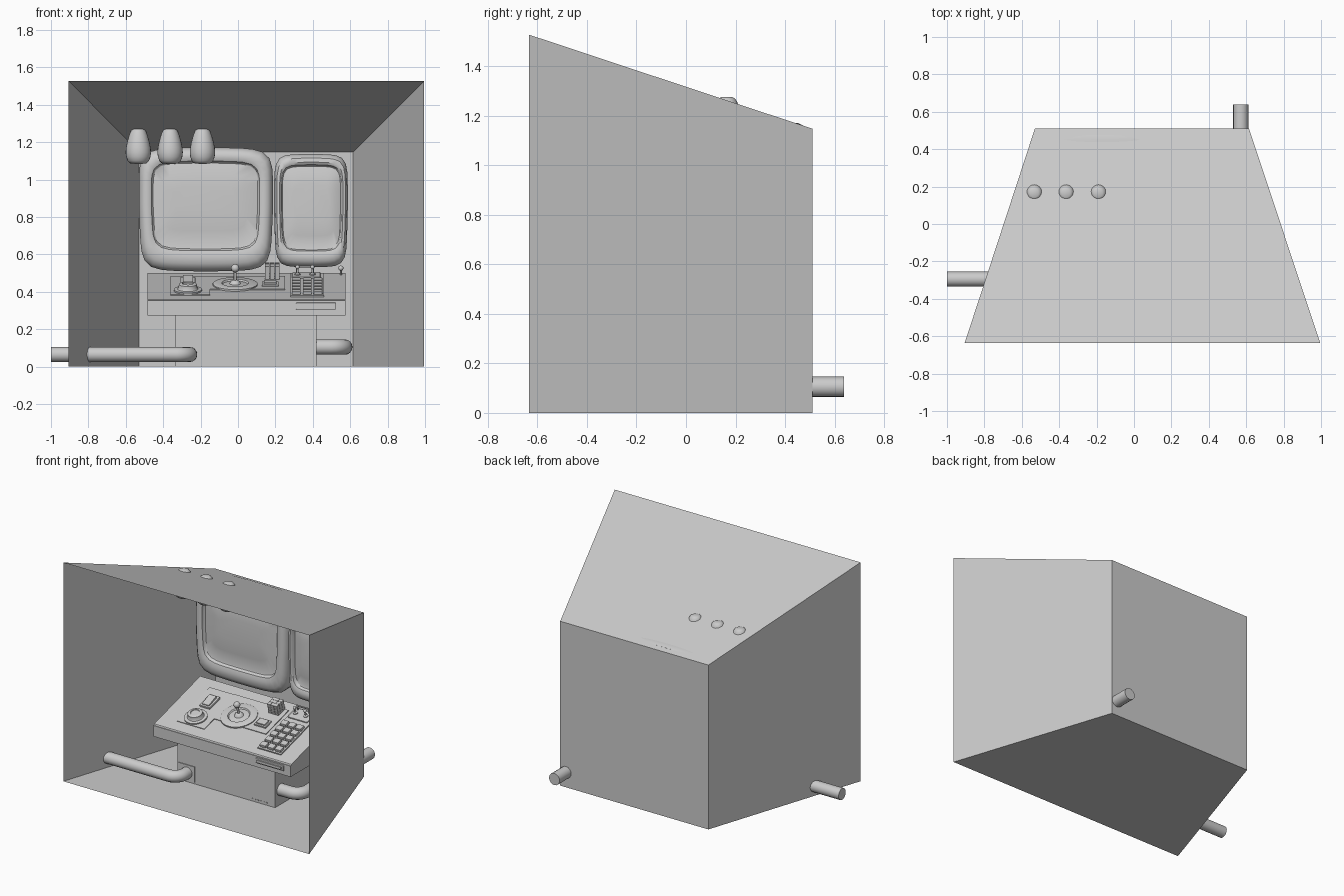
import bpy, bmesh, math
from mathutils import Matrix, Vector

if "Cube" in bpy.data.objects:
    bpy.data.objects.remove(bpy.data.objects["Cube"])

SLOPE = 0.28                                   # rise of the console top per unit y
TILT = Matrix.Rotation(math.atan(SLOPE), 4, 'X')


def on_desk(x, y):
    """Frame sitting on the sloped console top."""
    return Matrix.Translation((x, y, 0.358 + SLOPE * (y + 0.24))) @ TILT


def finish(name, bm, mat=None, smooth=False, bevel=0):
    bmesh.ops.recalc_face_normals(bm, faces=bm.faces)
    me = bpy.data.meshes.new(name)
    bm.to_mesh(me)
    bm.free()
    ob = bpy.data.objects.new(name, me)
    bpy.context.collection.objects.link(ob)
    if mat:
        ob.matrix_world = mat
    if bevel:
        m = ob.modifiers.new('bevel', 'BEVEL')
        m.width, m.segments = bevel, 2
    if smooth:
        bpy.context.view_layer.objects.active = ob
        bpy.ops.object.select_all(action='DESELECT')
        ob.select_set(True)
        bpy.ops.object.shade_smooth_by_angle(angle=math.radians(40))
    return ob


def box(name, lo, hi, mat=None, bevel=0):
    bm = bmesh.new()
    bmesh.ops.create_cube(bm, size=1)
    for v in bm.verts:
        v.co = Vector([(a + b) / 2 + c * (b - a) for a, b, c in zip(lo, hi, v.co)])
    return finish(name, bm, mat, False, bevel)


def loft(name, rings, mat=None):
    """Skin a list of equal point rings and cap both ends."""
    bm = bmesh.new()
    vs = [[bm.verts.new(p) for p in r] for r in rings]
    n = len(vs[0])
    for a, b in zip(vs, vs[1:]):
        for i in range(n):
            bm.faces.new((a[i], a[(i + 1) % n], b[(i + 1) % n], b[i]))
    bm.faces.new(vs[0])
    bm.faces.new(vs[-1])
    return finish(name, bm, mat, True)


def lathe(name, profile, mat, n=32):
    rings = [[(r * math.cos(i * math.tau / n), r * math.sin(i * math.tau / n), z)
              for i in range(n)] for r, z in profile]
    return loft(name, rings, mat)


def ball(name, r, mat):
    bm = bmesh.new()
    bmesh.ops.create_uvsphere(bm, u_segments=16, v_segments=10, radius=r)
    return finish(name, bm, mat, True)


def pipe(name, start, corner, end, r, bend=0.07, n=16):
    """Round pipe with one swept elbow."""
    a, c, e = Vector(start), Vector(corner), Vector(end)
    d1, d2 = (c - a).normalized(), (e - c).normalized()
    o = c - d1 * bend + d2 * bend
    path = [(a.lerp(c - d1 * bend, k / 6), d1) for k in range(6)]
    for k in range(9):
        t = k / 8 * math.pi / 2
        path.append((o - d2 * bend * math.cos(t) + d1 * bend * math.sin(t),
                     d1 * math.cos(t) + d2 * math.sin(t)))
    path.append((e, d2))
    up = Vector((0, 0, 1))
    rings = [[p + r * (math.cos(i * math.tau / n) * d.cross(up) + math.sin(i * math.tau / n) * up)
              for i in range(n)] for p, d in path]
    return loft(name, rings)


def monitor(name, outer, inner):
    """Bulging tube monitor; rectangles are x0, x1, z0, z1."""
    def ring(k, y, n=56, e=7):
        x0, x1, z0, z1 = [a + (b - a) * k for a, b in zip(outer, inner)]
        pts = []
        for i in range(n):
            t = (i + 0.5) * math.tau / n
            c, s = math.cos(t), math.sin(t)
            r = (abs(c) ** e + abs(s) ** e) ** (-1 / e)
            c, s = r * c, r * s
            pts.append(((x0 + x1) / 2 + c * (x1 - x0) / 2 * (1 + 0.02 * (s - abs(s))),
                        y, (z0 + z1) / 2 + s * (z1 - z0) / 2 * (1 - 0.03 * c * c)))
        return pts
    prof = [(0.7, 0.49), (0.15, 0.475), (0, 0.45), (0, 0.31), (0.12, 0.28), (0.35, 0.262),
            (0.7, 0.258), (0.92, 0.266), (1.0, 0.285), (1.06, 0.288), (1.8, 0.276), (2.6, 0.272)]
    return loft(name, [ring(k, y) for k, y in prof])


# Room shell, open at the front
bm = bmesh.new()
f = [bm.verts.new((x, -0.635, z)) for x, z in ((-0.905, 0), (0.995, 0), (0.995, 1.528), (-0.905, 1.528))]
b = [bm.verts.new((x, 0.51, z)) for x, z in ((-0.53, 0), (0.615, 0), (0.615, 1.148), (-0.53, 1.148))]
for i in range(4):
    bm.faces.new((f[i], f[(i + 1) % 4], b[(i + 1) % 4], b[i]))
bm.faces.new(b)
finish('room_shell', bm)

# Pipes
pipe('left_pipe', (-1, -0.295, 0.065), (-0.258, -0.295, 0.065), (-0.258, -0.17, 0.065), 0.04)
pipe('right_pipe', (0.4, -0.13, 0.105), (0.571, -0.13, 0.105), (0.571, 0.638, 0.105), 0.041)

# Console base, with front panels
box('console_base', (-0.335, -0.19, 0), (0.42, 0.25, 0.28))
box('pipe_plate', (-0.325, -0.195, 0.01), (-0.2, -0.185, 0.12))
box('base_panel', (0.365, -0.193, 0.1), (0.369, -0.185, 0.275))
for i in range(6):
    box('base_vent', (0.24 + i * 0.022, -0.193, 0.015), (0.25 + i * 0.022, -0.185, 0.02))

# Sloped console top
bm = bmesh.new()
side = [bm.verts.new((-0.485, y, z)) for y, z in
        ((-0.24, 0.275), (-0.24, 0.35), (-0.232, 0.36), (0.275, 0.5), (0.275, 0.275))]
ext = bmesh.ops.extrude_face_region(bm, geom=[bm.faces.new(side)])
bmesh.ops.translate(bm, vec=(1.06, 0, 0), verts=[v for v in ext['geom'] if isinstance(v, bmesh.types.BMVert)])
finish('console_top', bm)
box('console_front_strip', (-0.485, -0.244, 0.345), (0.575, -0.236, 0.353))
box('drawer_slot', (0.31, -0.25, 0.305), (0.525, -0.235, 0.342), bevel=0.004)
box('drawer_lip', (0.325, -0.258, 0.315), (0.51, -0.245, 0.332))

# Raised control plates
box('left_plate', (-0.1, -0.1, -0.01), (0.11, 0.27, 0.004), on_desk(-0.26, -0.06))
box('middle_plate', (-0.2, -0.07, -0.01), (0.22, 0.19, 0.004), on_desk(0.03, 0.02))
box('right_plate', (-0.09, -0.22, -0.01), (0.09, 0.22, 0.008), on_desk(0.37, 0.03))

# Tiered dial
lathe('dial', [(0.075, 0), (0.075, 0.012), (0.055, 0.014), (0.05, 0.022), (0.048, 0.04),
               (0.04, 0.045), (0.03, 0.045), (0.028, 0.04)], on_desk(-0.268, -0.08))
# Rocker switch
box('rocker_base', (-0.04, -0.06, 0), (0.04, 0.06, 0.018), on_desk(-0.268, 0.075), 0.003)
box('rocker', (-0.027, -0.045, 0), (0.027, 0.045, 0.03),
    on_desk(-0.268, 0.075) @ Matrix.Rotation(0.12, 4, 'X'), 0.003)
# Joystick
js = on_desk(-0.015, 0.035)
lathe('joystick_dish', [(0.12, 0), (0.12, 0.01), (0.112, 0.014), (0.072, 0.014), (0.066, 0.006),
                        (0.03, 0.01), (0.022, 0.024), (0.01, 0.03)], js, 40)
lathe('joystick_rod', [(0.008, 0.01), (0.008, 0.09)], js, 12)
ball('joystick_ball', 0.022, js @ Matrix.Translation((0, 0, 0.095)))
# Button box
box('button_box', (-0.045, -0.035, 0), (0.045, 0.035, 0.015), on_desk(0.172, 0.03), 0.003)
box('button_cap', (-0.034, -0.025, 0.01), (0.034, 0.025, 0.024), on_desk(0.172, 0.03), 0.003)
# Stack of small cubes
for i in range(3):
    for j in range(3):
        for k in range(3):
            x, y, z = -0.026 + i * 0.026, -0.026 + j * 0.026, 0.013 + k * 0.026
            box('stack_cube', (x - 0.012, y - 0.012, z - 0.013), (x + 0.012, y + 0.012, z + 0.012),
                on_desk(0.183, 0.17))
# Keypad
for i in range(3):
    for j in range(5):
        x, y = 0.312 + i * 0.058, -0.15 + j * 0.056
        box('key', (-0.023, -0.021, 0), (0.023, 0.021, 0.026), on_desk(x, y), 0.003)
# Toggle levers
box('toggle_block', (-0.075, -0.05, 0), (0.075, 0.05, 0.016), on_desk(0.365, 0.185), 0.003)
for x in (0.318, 0.398):
    m = on_desk(x, 0.185)
    lathe('toggle_collar', [(0.016, 0.01), (0.016, 0.022), (0.008, 0.026)], m, 12)
    lathe('toggle_rod', [(0.006, 0.01), (0.006, 0.055)], m, 10)
    ball('toggle_tip', 0.011, m @ Matrix.Translation((0, 0, 0.058)))
box('toggle_guard', (-0.048, 0.03, 0.045), (0.048, 0.038, 0.055), on_desk(0.358, 0.185))
for x in (-0.048, 0.04):
    box('guard_post', (x, 0.03, 0), (x + 0.008, 0.038, 0.05), on_desk(0.358, 0.185))
# Corner peg
peg = on_desk(0.55, 0.245)
lathe('corner_peg_rod', [(0.005, -0.005), (0.005, 0.03)], peg, 10)
ball('corner_peg_ball', 0.014, peg @ Matrix.Translation((0, 0, 0.034)))

# Monitors
monitor('large_monitor', (-0.53, 0.187, 0.51, 1.172), (-0.458, 0.11, 0.63, 1.093))
monitor('small_monitor', (0.193, 0.587, 0.532, 1.137), (0.235, 0.55, 0.625, 1.075))

# Hanging egg lamps
for x in (-0.533, -0.363, -0.19):
    lathe('egg_lamp', [(0.02, 1.085), (0.045, 1.088), (0.057, 1.1), (0.065, 1.122), (0.068, 1.145),
                       (0.066, 1.17), (0.06, 1.2), (0.05, 1.235), (0.041, 1.258), (0.033, 1.27), (0.022, 1.276)],
          Matrix.Translation((x, 0.165, 0)), 24)
